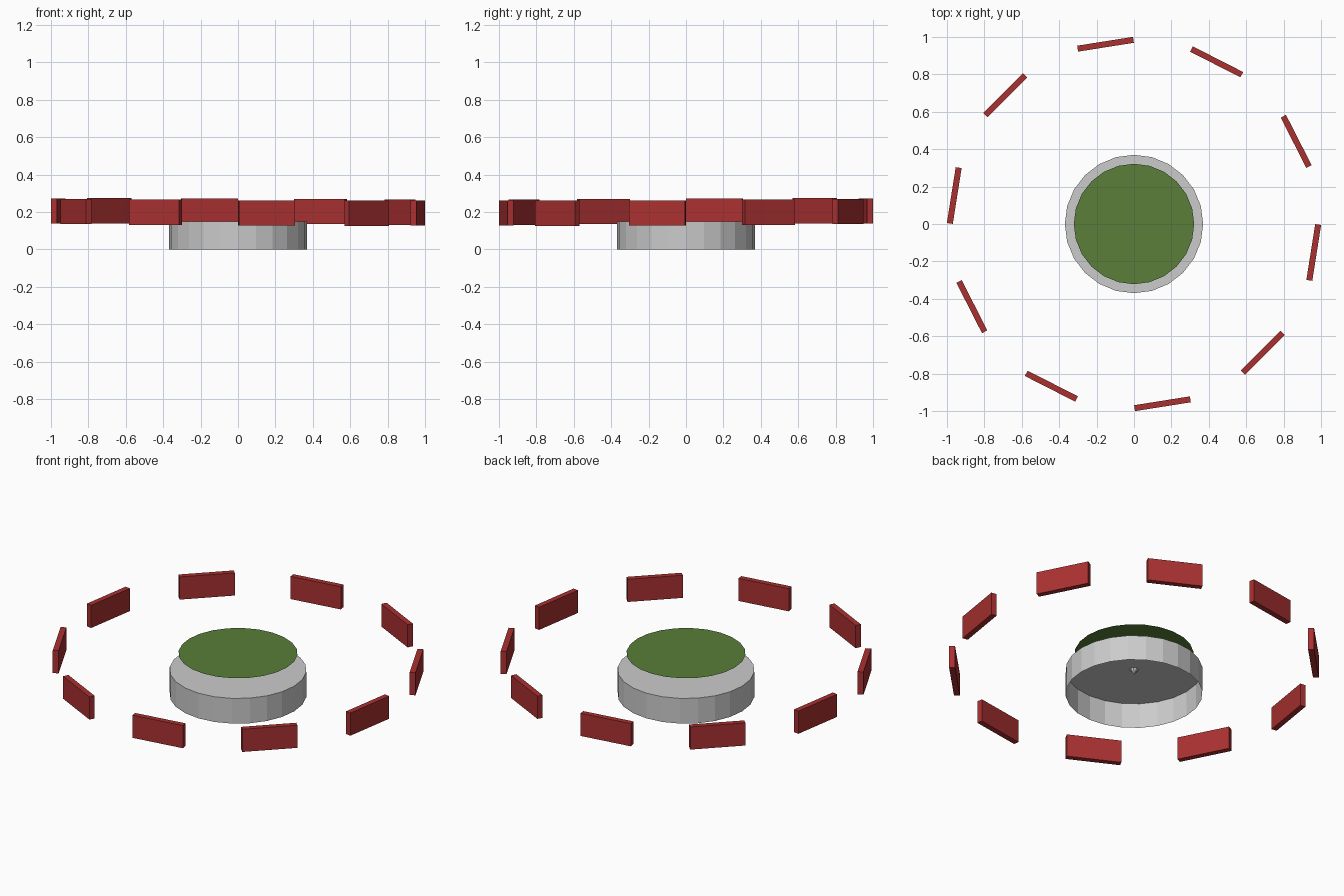
import bpy, bmesh, math

if "Cube" in bpy.data.objects:
    bpy.data.objects.remove(bpy.data.objects["Cube"])


def material(name, rgb):
    m = bpy.data.materials.new(name)
    m.diffuse_color = (*rgb, 1)
    m.use_nodes = True
    m.node_tree.nodes["Principled BSDF"].inputs["Base Color"].default_value = m.diffuse_color
    return m


def make_object(name, bm, mat=None):
    mesh = bpy.data.meshes.new(name)
    bm.to_mesh(mesh)
    bm.free()
    ob = bpy.data.objects.new(name, mesh)
    bpy.context.collection.objects.link(ob)
    if mat:
        mesh.materials.append(mat)
    return ob


def disc(bm, radius, z, sides=24):
    verts = [bm.verts.new((radius * math.cos(2 * math.pi * i / sides),
                           radius * math.sin(2 * math.pi * i / sides), z))
             for i in range(sides)]
    return bm.faces.new(verts)


red = material("red", (0.40, 0.03, 0.03))
green = material("green", (0.10, 0.21, 0.04))

# Drum: top cap and wall, open underneath
bm = bmesh.new()
cap = disc(bm, 0.37, 0.15)
rim = list(cap.edges)
wall = bmesh.ops.extrude_edge_only(bm, edges=rim)["geom"]
for v in wall:
    if isinstance(v, bmesh.types.BMVert):
        v.co.z = 0
bmesh.ops.recalc_face_normals(bm, faces=bm.faces)
if cap.normal.z < 0:
    bmesh.ops.reverse_faces(bm, faces=bm.faces)
make_object("drum", bm)

# Small point under the middle of the cap
bm = bmesh.new()
bmesh.ops.create_cone(bm, cap_ends=True, segments=8, radius1=0.0, radius2=0.025, depth=0.03)
bmesh.ops.translate(bm, verts=bm.verts, vec=(0, 0, 0.135))
make_object("centre_point", bm)

# Thin green disc hovering over the drum
bm = bmesh.new()
disc(bm, 0.322, 0.248)
make_object("green_disc", bm, green)

# Ring of ten upright boards, the whole ring tilted very slightly
for k in range(10):
    az = math.radians(-9 + 36 * k)
    r = 0.973
    z = 0.2 + 0.007 * math.cos(az - math.radians(135))
    bm = bmesh.new()
    bmesh.ops.create_cube(bm, size=1)
    bmesh.ops.scale(bm, verts=bm.verts, vec=(0.032, 0.302, 0.135))
    ob = make_object(f"ring_board_{k + 1}", bm, red)
    ob.location = (r * math.cos(az), r * math.sin(az), z)
    ob.rotation_euler = (0, 0, az)
